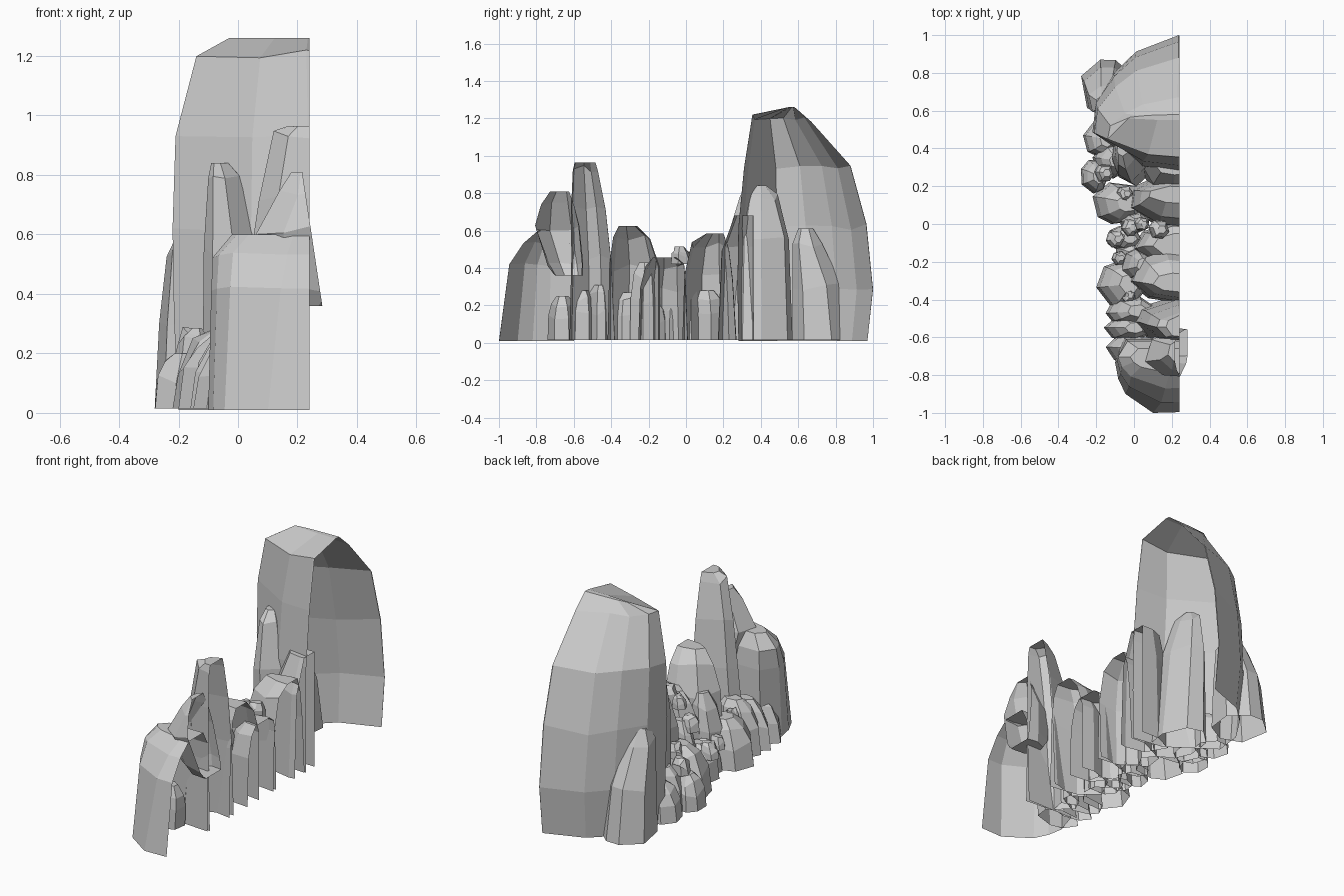
import bpy, bmesh, math, random

CUT = 0.24   # the formation is a hollow shell sliced open on this plane


def ring(n, rng, turn):
    """Irregular n-gon scaled to fill a -1..1 square."""
    pts = []
    for i in range(n):
        a = turn + (i + rng.uniform(-0.22, 0.22)) * math.tau / n
        pts.append((math.cos(a), math.sin(a)))
    for k in (0, 1):
        lo, hi = min(p[k] for p in pts), max(p[k] for p in pts)
        pts = [tuple(2 * (v - lo) / (hi - lo) - 1 if j == k else v
                     for j, v in enumerate(p)) for p in pts]
    return pts


def rock(name, levels, n=8, seed=1, turn=0.2, outline=None, closed=False, slant=0.0, wob=0.02):
    """Loft an outline through levels of (z, x0, x1, y0, y1), then slice it open."""
    rng = random.Random(seed)
    base = outline or ring(n, rng, turn)
    n = len(base)
    bm = bmesh.new()
    rows = []
    for i, (z, x0, x1, y0, y1) in enumerate(levels):
        w = wob if 0 < i < len(levels) - 1 else 0.0
        rows.append([bm.verts.new(((x0 + x1) / 2 + u * (x1 - x0) / 2,
                                   (y0 + y1) / 2 + v * (y1 - y0) / 2,
                                   z + rng.uniform(-w, w))) for u, v in base])
    for a, b in zip(rows, rows[1:]):
        for i in range(n):
            j = (i + 1) % n
            bm.faces.new((a[i], a[j], b[j], b[i]))
    bm.faces.new(rows[-1])
    if closed:
        bm.faces.new(rows[0][::-1])
    bmesh.ops.bisect_plane(bm, geom=bm.verts[:] + bm.edges[:] + bm.faces[:],
                           plane_co=(CUT, 0, 0.65), plane_no=(1, 0, slant), clear_outer=True)
    me = bpy.data.meshes.new(name)
    bm.to_mesh(me)
    bm.free()
    bpy.context.collection.objects.link(bpy.data.objects.new(name, me))


def boulder(name, x0, x1, y0, y1, h, seed, n=7, z0=0.015):
    """Stone given by its bounds, narrowing to a leaning flat top."""
    cx, cy = (x0 + x1) / 2, (y0 + y1) / 2
    levels = []
    for t, s in ((0, 1), (0.5, 0.95), (0.82, 0.75), (1, 0.4)):
        m = cx + (x1 - cx) * 0.35 * t * t      # lean towards the big rocks
        levels.append((z0 + (h - z0) * t, m + (x0 - cx) * s, m + (x1 - cx) * s,
                       cy + (y0 - cy) * s, cy + (y1 - cy) * s))
    rock(name, levels, n, seed, turn=seed)


# Tall back peak, with a ridge running across the top
half = [(0, 1), (-0.5, 0.76), (-0.75, 0.46), (-0.96, 0.05), (-1, -0.4), (-0.42, -0.92)]
peak = half + [(0, -1)] + [(-u, v) for u, v in half[:0:-1]]
rock("main_peak", [(0.01, -0.20, 0.68, 0.28, 0.97), (0.30, -0.215, 0.69, 0.275, 1.0),
                   (0.62, -0.22, 0.69, 0.28, 0.965), (0.93, -0.21, 0.68, 0.31, 0.88),
                   (1.20, -0.14, 0.60, 0.355, 0.67), (1.26, -0.03, 0.50, 0.55, 0.58)],
     outline=peak, seed=4)
# Slabs leaning on the peak
rock("back_left_slab", [(0.015, -0.28, 0.0, 0.57, 0.87), (0.30, -0.265, -0.02, 0.57, 0.83),
                        (0.53, -0.24, -0.06, 0.57, 0.73), (0.61, -0.20, -0.12, 0.60, 0.68)], 7, 2)
rock("inner_slab", [(0.015, -0.12, 0.14, 0.20, 0.57), (0.55, -0.115, 0.08, 0.22, 0.55),
                    (0.78, -0.10, 0.01, 0.29, 0.49), (0.84, -0.09, -0.03, 0.36, 0.43)], 8, 3)
rock("gap_rock", [(0.015, 0.02, 0.5, 0.17, 0.36), (0.5, 0.04, 0.48, 0.19, 0.36),
                  (0.68, 0.1, 0.4, 0.26, 0.36)], 7, 15)
# Middle row of open shells
rock("middle_rock", [(0.015, -0.03, 0.5, -0.02, 0.27), (0.35, -0.01, 0.5, -0.01, 0.25),
                     (0.52, 0.03, 0.45, 0.03, 0.23), (0.585, 0.08, 0.40, 0.11, 0.20)], 8, 5)
rock("low_rock", [(0.015, -0.01, 0.49, -0.26, 0.01), (0.28, 0.01, 0.47, -0.25, 0.0),
                  (0.41, 0.05, 0.43, -0.22, -0.01), (0.455, 0.1, 0.38, -0.18, -0.05)], 8, 6)
rock("shoulder_rock", [(0.015, -0.03, 0.5, -0.42, -0.14), (0.40, -0.01, 0.47, -0.41, -0.14),
                       (0.56, 0.04, 0.43, -0.39, -0.19), (0.625, 0.10, 0.38, -0.36, -0.26)], 8, 7)
rock("front_spire", [(0.015, -0.02, 0.5, -0.63, -0.38), (0.45, 0.03, 0.46, -0.62, -0.40),
                     (0.72, 0.07, 0.42, -0.62, -0.43), (0.93, 0.12, 0.38, -0.61, -0.47),
                     (0.965, 0.17, 0.34, -0.60, -0.48)], 8, 8)
# Front block with a pointed foot, and the open stone perched behind it
wedge = [(1, -0.95), (1, 1), (-0.85, 1), (-1, 0.33), (-0.94, -0.1), (-0.8, -0.5), (-0.27, -1)]
rock("front_block", [(0.01, -0.10, 0.45, -1.0, -0.60), (0.42, -0.09, 0.55, -0.945, -0.61),
                     (0.53, -0.085, 0.60, -0.87, -0.62), (0.60, -0.02, 0.55, -0.79, -0.66)],
     outline=wedge, seed=9, wob=0.01)
rock("perched_stone", [(0.36, 0.14, 0.35, -0.70, -0.55), (0.42, 0.09, 0.42, -0.74, -0.55),
                       (0.62, 0.06, 0.42, -0.81, -0.57), (0.75, 0.14, 0.38, -0.78, -0.60),
                       (0.81, 0.18, 0.30, -0.73, -0.62)], 8, 10, closed=True, slant=0.15)

# Boulders along the left foot, from front to back
foot = [(-0.15, 0.10, -0.74, -0.58, 0.25), (-0.16, 0.08, -0.62, -0.48, 0.28),
        (-0.15, 0.10, -0.54, -0.38, 0.31), (-0.20, 0.06, -0.44, -0.19, 0.27),
        (-0.08, 0.12, -0.30, -0.13, 0.43), (-0.14, 0.04, -0.14, -0.01, 0.21),
        (-0.10, 0.05, -0.22, -0.10, 0.2), (-0.22, 0.06, 0.0, 0.22, 0.28),
        (-0.28, -0.14, 0.16, 0.34, 0.20), (-0.27, -0.08, 0.35, 0.54, 0.21),
        (-0.22, -0.03, 0.24, 0.43, 0.25), (-0.08, 0.08, -0.05, 0.07, 0.36)]
for i, (x0, x1, y0, y1, h) in enumerate(foot):
    boulder(f"foot_boulder_{i + 1}", x0, x1, y0, y1, h, 20 + i)

# Pebbles lying on the ground and in the gaps: x, y, base, radius
pebbles = [(-0.03, -0.38, 0.22, 0.035), (-0.08, -0.18, 0.15, 0.04), (-0.10, -0.08, 0.14, 0.05),
           (-0.02, -0.02, 0.3, 0.05), (-0.05, 0.16, 0.22, 0.045), (0.13, -0.03, 0.42, 0.055),
           (-0.16, 0.27, 0.2, 0.05), (0.04, 0.0, 0.42, 0.04)]
for i, (x, y, z, r) in enumerate(pebbles):
    boulder(f"pebble_{i + 1}", x - r, x + r, y - r * 0.9, y + r * 0.9, z + 1.7 * r, 40 + i, 6, z)
